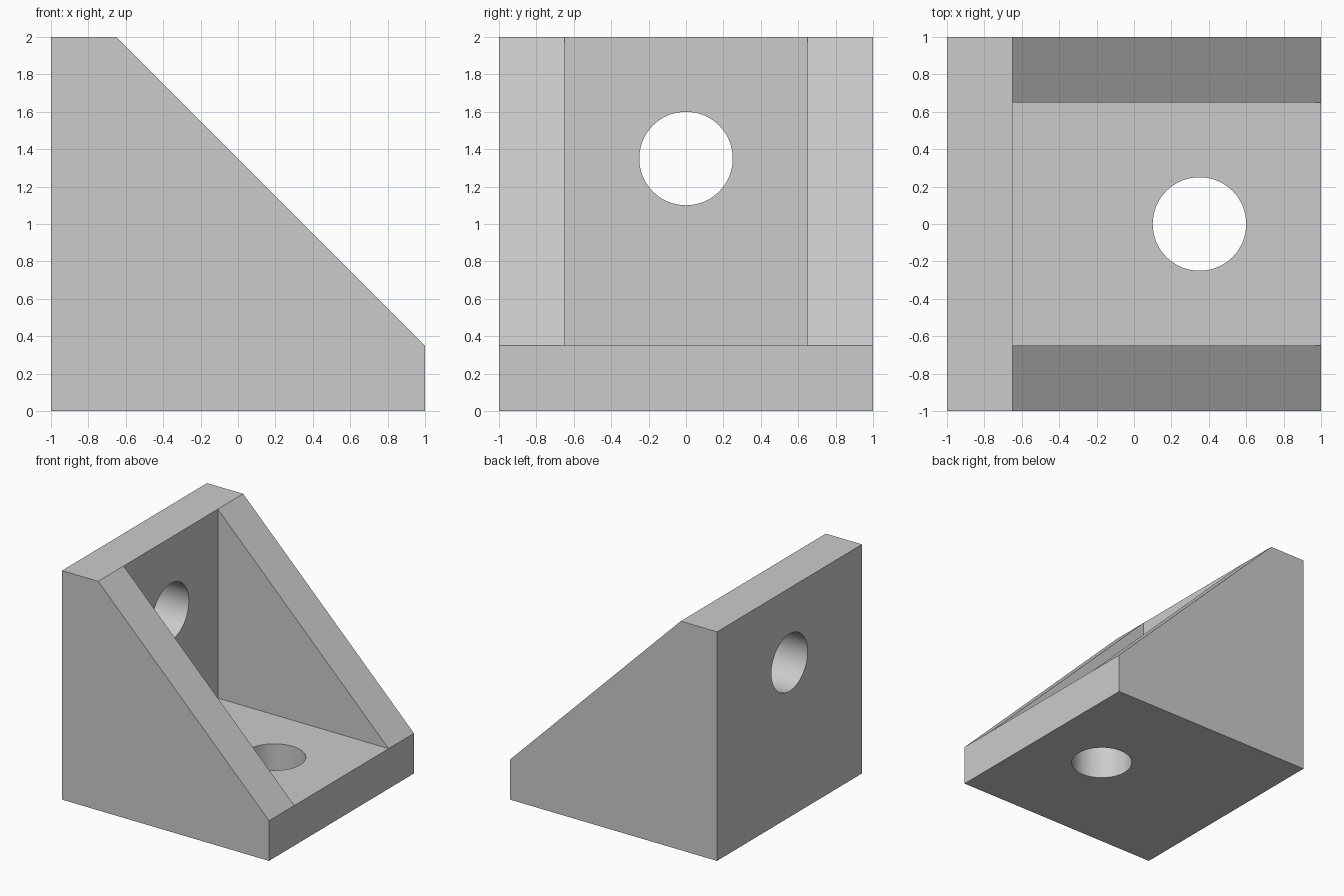
import bpy, math
from mathutils import Vector

cube = bpy.data.objects.get("Cube")
if cube:
    bpy.data.objects.remove(cube, do_unlink=True)

T = 0.35            # plate and rib thickness
HOLE_RADIUS = 0.25

grey = bpy.data.materials.new("plain_grey")
grey.use_nodes = True
colour = (0.6, 0.6, 0.6, 1)
grey.diffuse_color = colour
grey.node_tree.nodes["Principled BSDF"].inputs["Base Color"].default_value = colour


def prism(name, profile, half_width):
    """Extrude an xz profile symmetrically along y."""
    n = len(profile)
    verts = [(x, y, z) for y in (-half_width, half_width) for x, z in profile]
    faces = [tuple(range(n)), tuple(reversed(range(n, 2 * n)))]
    faces += [(i, i + n, (i + 1) % n + n, (i + 1) % n) for i in range(n)]
    mesh = bpy.data.meshes.new(name)
    mesh.from_pydata(verts, [], faces)
    mesh.materials.append(grey)
    obj = bpy.data.objects.new(name, mesh)
    bpy.context.collection.objects.link(obj)
    return obj


def hole_cutter(name, location, rotation):
    bpy.ops.mesh.primitive_cylinder_add(vertices=64, radius=HOLE_RADIUS, depth=2 * T,
                                        location=location, rotation=rotation)
    obj = bpy.context.object
    obj.name = name
    obj.data.materials.append(grey)
    return obj


# Solid wedge with a blunt top and front edge
bracket = prism("corner_bracket", [(-1, 0), (1, 0), (1, T), (T - 1, 2), (-1, 2)], 1)

# Pocket between the two side ribs, and the bolt holes in wall and base
cutters = [
    prism("pocket_cutter", [(T - 1, T), (1.5, T), (T - 1, 2.5)], 1 - T),
    hole_cutter("base_hole_cutter", (T, 0, T / 2), (0, 0, 0)),
    hole_cutter("wall_hole_cutter", (T / 2 - 1, 0, 1 + T), (0, math.pi / 2, 0)),
]

bpy.ops.object.select_all(action='DESELECT')
bracket.select_set(True)
bpy.context.view_layer.objects.active = bracket
for cutter in cutters:
    mod = bracket.modifiers.new(cutter.name, 'BOOLEAN')
    mod.operation = 'DIFFERENCE'
    mod.solver = 'EXACT'
    mod.object = cutter
    bpy.ops.object.modifier_apply(modifier=mod.name)
    bpy.data.objects.remove(cutter, do_unlink=True)

# Smooth hole walls, crisp edges
bpy.ops.object.shade_smooth_by_angle(angle=math.radians(30))
